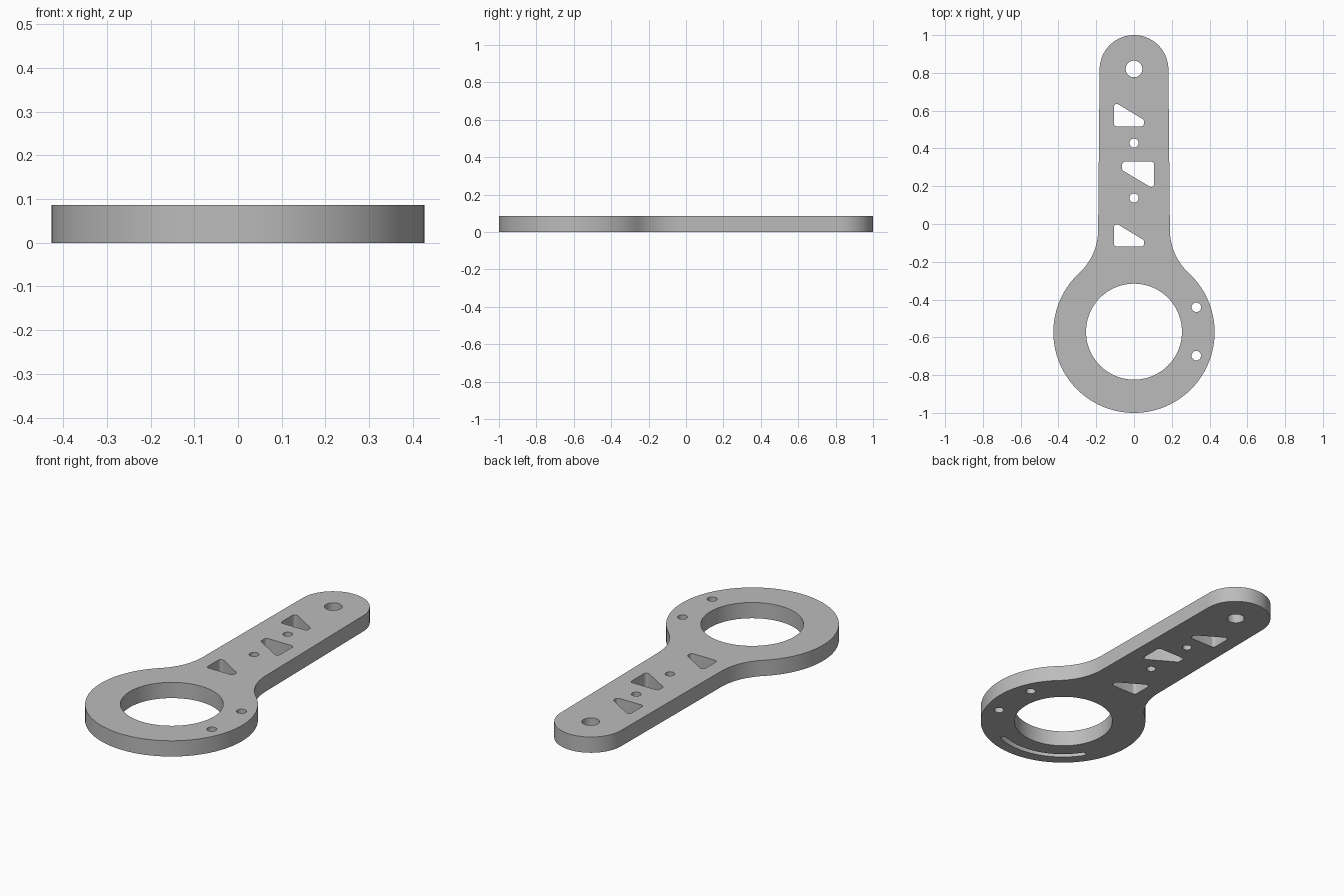
import bpy, bmesh
from math import sin, cos, pi, radians, atan2, hypot
from mathutils import Vector

cube = bpy.data.objects.get("Cube")
if cube:
    bpy.data.objects.remove(cube, do_unlink=True)

THICK = 0.086
RING = Vector((0, -0.573))
RING_R = 0.427
TIP = Vector((0, 0.818))
TIP_R = 0.182
NECK = 0.19        # half width where the arm meets the fillet


def arc(c, r, a0, a1, n):
    return [Vector((c[0] + r * cos(a0 + (a1 - a0) * i / n),
                    c[1] + r * sin(a0 + (a1 - a0) * i / n))) for i in range(n + 1)]


def circle(c, r, n):
    return arc(c, r, 0, 2 * pi, n)[:-1]


def rounded(corners, r, n=5):
    """Round every corner of a convex counter-clockwise polygon."""
    pts = []
    for i, p in enumerate(corners):
        a = (Vector(corners[i - 1]) - Vector(p)).normalized()
        b = (Vector(corners[(i + 1) % len(corners)]) - Vector(p)).normalized()
        half = a.angle(b) / 2
        c = Vector(p) + (a + b).normalized() * (r / sin(half))
        mid = atan2(p[1] - c.y, p[0] - c.x)
        pts += arc(c, r, mid - (pi / 2 - half), mid + (pi / 2 - half), n)
    return pts


def prism(bm, pts, z0, z1):
    low = [bm.verts.new((p.x, p.y, z0)) for p in pts]
    high = [bm.verts.new((p.x, p.y, z1)) for p in pts]
    bm.faces.new(low[::-1])
    bm.faces.new(high)
    for i in range(len(pts)):
        j = (i + 1) % len(pts)
        bm.faces.new((low[i], low[j], high[j], high[i]))


def make_object(name, bm):
    bmesh.ops.recalc_face_normals(bm, faces=bm.faces)
    mesh = bpy.data.meshes.new(name)
    bm.to_mesh(mesh)
    bm.free()
    ob = bpy.data.objects.new(name, mesh)
    bpy.context.collection.objects.link(ob)
    return ob


# Outline: ring, concave fillet, tapering arm and round tip, mirrored in x
fillet_r = 0.31
cx = NECK + fillet_r
reach = RING_R + fillet_r
cy = RING.y + (reach ** 2 - cx ** 2) ** 0.5
join = atan2(cy - RING.y, cx)
side = arc(RING, RING_R, -pi / 2, join, 48)
side += arc((cx, cy), fillet_r, pi + join, pi, 16)[1:]
side += arc(TIP, TIP_R, 0, pi / 2, 24)
outline = side + [Vector((-p.x, p.y)) for p in side[-2:0:-1]]
bm = bmesh.new()
prism(bm, outline, 0, THICK)
plate = make_object("lever_plate", bm)

# Through cuts: bore, round holes and rounded windows
cut = bmesh.new()
window = [(-0.107, 0), (0.053, 0), (0.053, 0.034), (-0.107, 0.131)]
big_window = [(0.107, 0.33), (-0.063, 0.33), (-0.063, 0.285), (0.107, 0.184)]
cuts = [circle((0, -0.57), 0.254, 96), circle((0, 0.821), 0.044, 40)]
cuts += [circle((0, y), 0.024, 28) for y in (0.428, 0.138)]
cuts += [circle((0.33, y), 0.025, 28) for y in (-0.441, -0.697)]
cuts += [rounded([(x, y + base) for x, y in window], 0.016) for base in (0.517, -0.12)]
cuts.append(rounded(big_window, 0.016))
for pts in cuts:
    prism(cut, pts, -0.1, THICK + 0.1)

# Curved blind groove in the underside
r, w = 0.354, 0.015
a0, a1 = radians(-147), radians(-69)
groove = arc(RING, r + w, a0, a1, 32)
groove += arc(RING + Vector((cos(a1), sin(a1))) * r, w, a1, a1 + pi, 8)[1:-1]
groove += arc(RING, r - w, a1, a0, 32)
groove += arc(RING + Vector((cos(a0), sin(a0))) * r, w, a0 + pi, a0 + 2 * pi, 8)[1:-1]
prism(cut, groove, -0.1, 0.04)
cutter = make_object("hole_cutter", cut)
cutter.hide_render = True

# Cut the plate and discard the cutter
mod = plate.modifiers.new("holes", 'BOOLEAN')
mod.operation = 'DIFFERENCE'
mod.solver = 'EXACT'
mod.object = cutter
bpy.context.view_layer.objects.active = plate
plate.select_set(True)
bpy.ops.object.modifier_apply(modifier=mod.name)
bpy.data.objects.remove(cutter, do_unlink=True)
bpy.ops.object.shade_smooth_by_angle(angle=radians(35))

# Plain grey finish
grey = bpy.data.materials.new("plain_grey")
grey.use_nodes = True
colour = (0.5, 0.5, 0.5, 1)
grey.diffuse_color = colour
grey.node_tree.nodes["Principled BSDF"].inputs["Base Color"].default_value = colour
plate.data.materials.clear()
plate.data.materials.append(grey)
